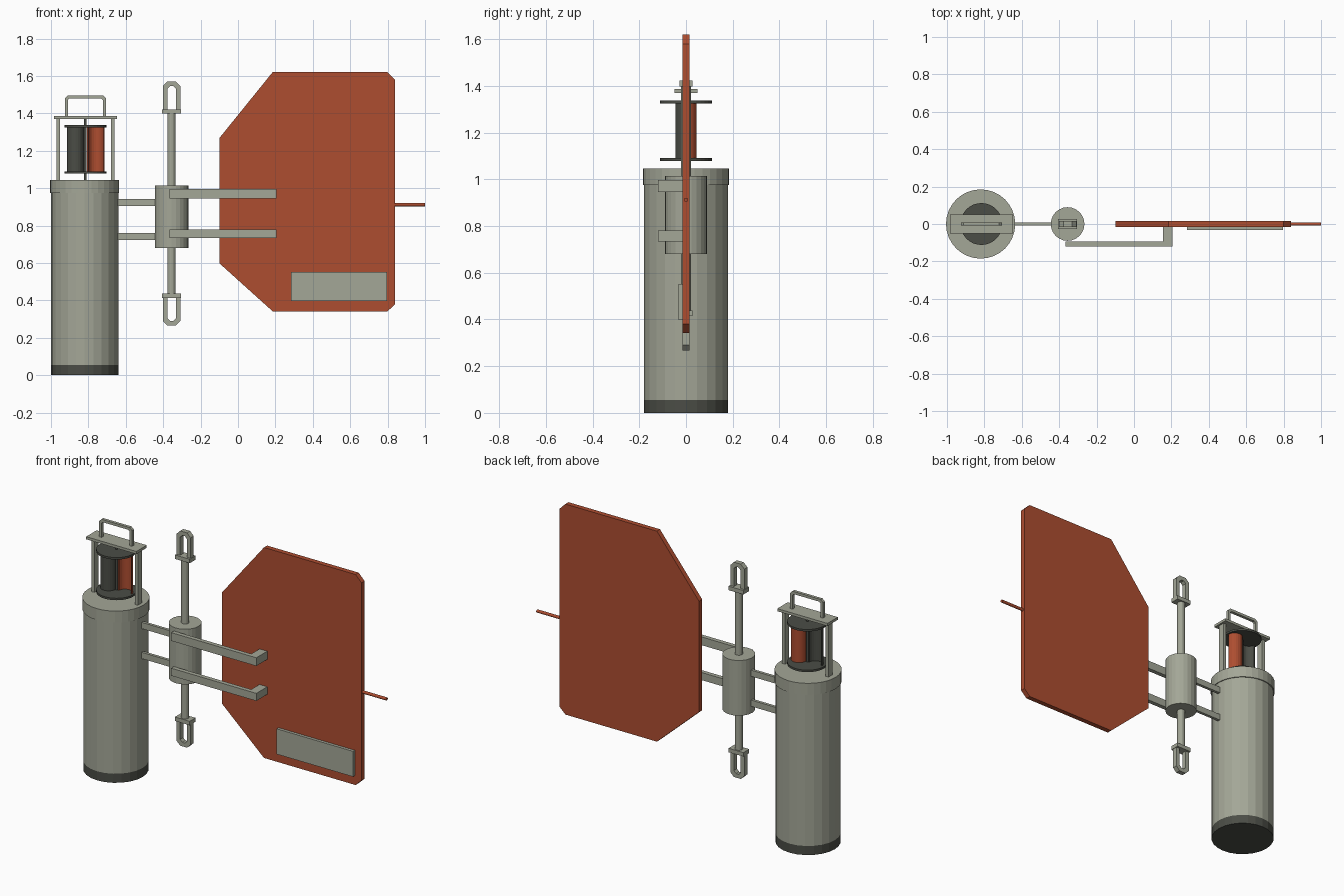
import bpy
import bmesh
from math import cos, sin, pi
from mathutils import Matrix, Vector

cube = bpy.data.objects.get("Cube")
if cube:
    bpy.data.objects.remove(cube, do_unlink=True)


def material(name, colour):
    mat = bpy.data.materials.new(name)
    mat.use_nodes = True
    mat.diffuse_color = (*colour, 1)
    mat.node_tree.nodes["Principled BSDF"].inputs["Base Color"].default_value = (*colour, 1)
    return mat


GREY = material("grey green", (0.37, 0.385, 0.31))
RED = material("rust red", (0.42, 0.075, 0.03))
DARK = material("dark grey", (0.07, 0.074, 0.061))


def finish(name, bm, mat):
    bmesh.ops.recalc_face_normals(bm, faces=bm.faces)
    mesh = bpy.data.meshes.new(name)
    bm.to_mesh(mesh)
    bm.free()
    mesh.materials.append(mat)
    obj = bpy.data.objects.new(name, mesh)
    bpy.context.collection.objects.link(obj)
    return obj


def box(name, x, y, z, mat):
    """Box from (low, high) pairs."""
    bm = bmesh.new()
    bmesh.ops.create_cube(bm, size=1)
    for v in bm.verts:
        v.co = [(lo + hi) / 2 + c * (hi - lo) for c, (lo, hi) in zip(v.co, (x, y, z))]
    return finish(name, bm, mat)


def cylinder(name, x, radius, z, mat, sides=24):
    bm = bmesh.new()
    bmesh.ops.create_cone(bm, cap_ends=True, segments=sides, radius1=radius, radius2=radius,
                          depth=z[1] - z[0],
                          matrix=Matrix.Translation((x, 0, (z[0] + z[1]) / 2)))
    return finish(name, bm, mat)


def extrude(name, polygons, to_world, depth, mat):
    """Extrude flat polygons that share corners; to_world maps (u, v) to a point."""
    bm = bmesh.new()
    for points in polygons:
        bm.faces.new([bm.verts.new(to_world(u, v)) for u, v in points])
    bmesh.ops.remove_doubles(bm, verts=bm.verts, dist=1e-5)
    made = bmesh.ops.extrude_face_region(bm, geom=bm.faces[:], use_keep_orig=True)
    moved = [g for g in made["geom"] if isinstance(g, bmesh.types.BMVert)]
    bmesh.ops.translate(bm, verts=moved, vec=Vector(depth))
    return finish(name, bm, mat)


def band(outer, inner):
    """Quads filling the strip between two outlines."""
    return [(outer[i], outer[i + 1], inner[i + 1], inner[i]) for i in range(len(outer) - 1)]


def arch(half, height, cut, wall):
    """Chamfered upside-down U, open at the bottom."""
    def side(h, t, c):
        return [(-h, 0), (-h, t - c), (-h + c, t), (h - c, t), (h, t - c), (h, 0)]
    return band(side(half, height, cut), side(half - wall, height - wall, cut * 0.6))


# Float canister
CAN = -0.82
cylinder("canister_base", CAN, 0.18, (0, 0.055), DARK)
cylinder("canister_body", CAN, 0.18, (0.055, 1.02), GREY)
cylinder("canister_collar", CAN, 0.185, (0.975, 1.045), GREY, 32)

# Cage and carrying handle on top of the canister
for side, x in (("right", -0.961), ("left", -0.669)):
    box(side + "_cage_post", (x - 0.01, x + 0.01), (-0.02, 0.02), (1.04, 1.372), GREY)
box("cage_top", (-0.985, -0.648), (-0.05, 0.05), (1.37, 1.386), GREY)
extrude("carry_handle", arch(0.11, 0.11, 0.015, 0.016),
        lambda u, v: (-0.816 + u, -0.009, 1.386 + v), (0, 0.018, 0), GREY)

# Rotor with two opposed half-round blades
ROTOR = -0.816
cylinder("rotor_shaft", ROTOR, 0.007, (1.04, 1.375), DARK, 12)
cylinder("rotor_lower_disc", ROTOR, 0.112, (1.078, 1.09), DARK, 32)
cylinder("rotor_upper_disc", ROTOR, 0.112, (1.325, 1.337), DARK, 32)


def half_ring(radius, sign):
    return [(radius * cos(pi * i / 12), sign * radius * sin(pi * i / 12)) for i in range(13)]


for name, x, sign, mat in (("dark_blade", -0.868, -1, DARK), ("red_blade", -0.76, 1, RED)):
    extrude(name, band(half_ring(0.046, sign), half_ring(0.04, sign)),
            lambda u, v: (x + u, v, 1.085), (0, 0, 0.245), mat)

# Pivot barrel and spindle
PIVOT = -0.355
cylinder("pivot_barrel", PIVOT, 0.09, (0.68, 1.015), GREY)
cylinder("spindle", PIVOT, 0.022, (0.42, 1.41), GREY, 16)

# Shackles at both spindle ends
for name, z, up in (("upper", 1.398, 1), ("lower", 0.438, -1)):
    box(name + "_shackle_block", (PIVOT - 0.05, PIVOT + 0.05), (-0.028, 0.028),
        sorted((z, z + up * 0.024)), GREY)
    extrude(name + "_shackle", arch(0.047, 0.15, 0.024, 0.024),
            lambda u, v: (PIVOT + u, -0.015, z + up * (0.022 + v)), (0, 0.03, 0), GREY)

# Arms joining canister, pivot and vane
for name, back, front in (("upper", (0.904, 0.942), (0.946, 0.996)),
                          ("lower", (0.722, 0.76), (0.734, 0.78))):
    box(name + "_canister_arm", (-0.66, -0.42), (-0.009, 0.009), back, GREY)
    elbow = [[(-0.365, -0.12), (0.155, -0.12), (0.155, -0.094), (-0.365, -0.094)],
             [(0.155, -0.12), (0.207, -0.12), (0.207, -0.01), (0.155, -0.01), (0.155, -0.094)]]
    extrude(name + "_vane_arm", elbow, lambda u, v: (u, v, front[0]),
            (0, 0, front[1] - front[0]), GREY)

# Vane panel, ballast plate and tail rod
outline = [(-0.098, 0.597), (0.185, 0.342), (0.8, 0.342), (0.84, 0.38),
           (0.84, 1.58), (0.8, 1.62), (0.185, 1.62), (-0.098, 1.27)]
extrude("vane_panel", [outline], lambda u, v: (u, -0.015, v), (0, 0.03, 0), RED)
box("ballast_plate", (0.283, 0.796), (-0.033, -0.014), (0.398, 0.552), GREY)
rod = cylinder("tail_rod", 0, 0.009, (0.82, 1.0), RED, 12)
rod.data.transform(Matrix.Translation((0, 0, 0.912)) @ Matrix.Rotation(pi / 2, 4, "Y"))
